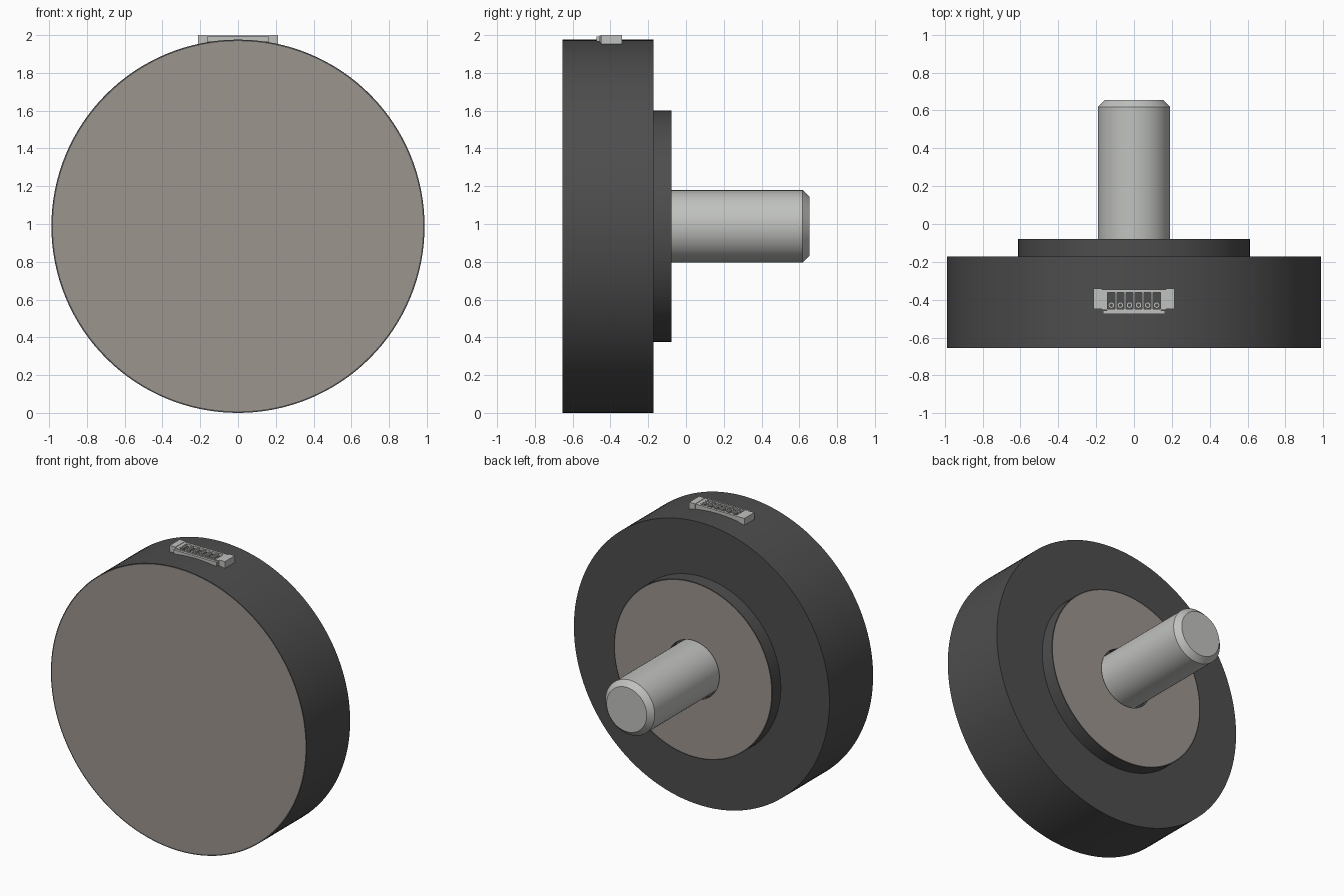
import bpy, bmesh, math
from mathutils import Matrix

if "Cube" in bpy.data.objects:
    bpy.data.objects.remove(bpy.data.objects["Cube"])

CZ = 0.988  # height of the wheel axis


def material(name, rgb):
    m = bpy.data.materials.new(name)
    m.diffuse_color = (*rgb, 1)
    m.use_nodes = True
    m.node_tree.nodes["Principled BSDF"].inputs["Base Color"].default_value = m.diffuse_color
    return m


DARK = material("dark grey", (0.075, 0.075, 0.075))
TAUPE = material("taupe", (0.335, 0.298, 0.270))
LIGHT = material("light grey", (0.53, 0.54, 0.52))


def finish(name, bm, mats, smooth=False):
    bmesh.ops.recalc_face_normals(bm, faces=bm.faces)
    me = bpy.data.meshes.new(name)
    bm.to_mesh(me)
    bm.free()
    for m in mats:
        me.materials.append(m)
    ob = bpy.data.objects.new(name, me)
    bpy.context.collection.objects.link(ob)
    if smooth:
        bpy.context.view_layer.objects.active = ob
        ob.select_set(True)
        bpy.ops.object.shade_smooth_by_angle(angle=math.radians(30))
        ob.select_set(False)
    return ob


def lathe(name, profile, mats, bands=(), seg=128):
    """Turn (radius, y) points round the axis; bands lists the second-material strips."""
    bm = bmesh.new()
    rings = []
    for r, y in profile:
        if r == 0:
            rings.append([bm.verts.new((0, y, CZ))] * seg)
        else:
            rings.append([bm.verts.new((r * math.cos(2 * math.pi * i / seg), y,
                                        CZ + r * math.sin(2 * math.pi * i / seg)))
                          for i in range(seg)])
    for k in range(len(rings) - 1):
        a, b = rings[k], rings[k + 1]
        for i in range(seg):
            j = (i + 1) % seg
            corners = list(dict.fromkeys((a[i], a[j], b[j], b[i])))
            f = bm.faces.new(corners)
            f.material_index = 1 if k in bands else 0
    return finish(name, bm, mats, smooth=True)


def add_box(bm, x0, x1, y0, y1, z0, z1):
    mat = Matrix.Translation(((x0 + x1) / 2, (y0 + y1) / 2, (z0 + z1) / 2)) \
        @ Matrix.Diagonal((x1 - x0, y1 - y0, z1 - z0, 1))
    bmesh.ops.create_cube(bm, size=1, matrix=mat)


# Drum with front cover, stepped rear flange, rear plate and shaft bore
lathe("drum_housing",
      [(0, -0.655), (0.980, -0.655), (0.988, -0.655), (0.988, -0.173), (0.612, -0.173),
       (0.612, -0.078), (0.604, -0.078), (0.203, -0.078), (0.203, -0.12), (0, -0.12)],
      [DARK, TAUPE], bands=(0, 6))

# Shaft with a chamfered end
lathe("shaft", [(0, -0.119), (0.191, -0.119), (0.191, 0.618), (0.155, 0.655), (0, 0.655)],
      [LIGHT], seg=64)

# Connector shell: end blocks, rails and slot dividers
pitch, half = 0.048, 0.144
bm = bmesh.new()
for s in (-1, 1):
    x0, x1 = sorted((s * 0.168, s * 0.213))
    add_box(bm, x0, x1, -0.45, -0.34, 1.95, 2.0)
    x0, x1 = sorted((s * half, s * 0.168))
    add_box(bm, x0, x1, -0.455, -0.345, 1.957, 1.997)
add_box(bm, -half, half, -0.362, -0.345, 1.96, 1.997)
add_box(bm, -half, half, -0.458, -0.448, 1.96, 1.997)
add_box(bm, -0.165, 0.165, -0.475, -0.458, 1.965, 1.992)
for i in range(7):
    x = -half + i * pitch
    add_box(bm, x - 0.005, x + 0.005, -0.448, -0.362, 1.96, 1.996)
finish("connector_shell", bm, [LIGHT])

# Dark floor of the slots
bm = bmesh.new()
add_box(bm, -half, half, -0.45, -0.36, 1.972, 1.979)
finish("connector_floor", bm, [DARK])

# Contact sleeves with dark centres
for name, r, top, mat in (("contact_sleeves", 0.017, 1.988, LIGHT),
                          ("contact_holes", 0.009, 1.989, DARK)):
    bm = bmesh.new()
    for i in range(6):
        bmesh.ops.create_cone(bm, cap_ends=True, segments=16, radius1=r, radius2=r,
                              depth=top - 1.975,
                              matrix=Matrix.Translation(((i - 2.5) * pitch, -0.429,
                                                         (top + 1.975) / 2)))
    finish(name, bm, [mat], smooth=True)
